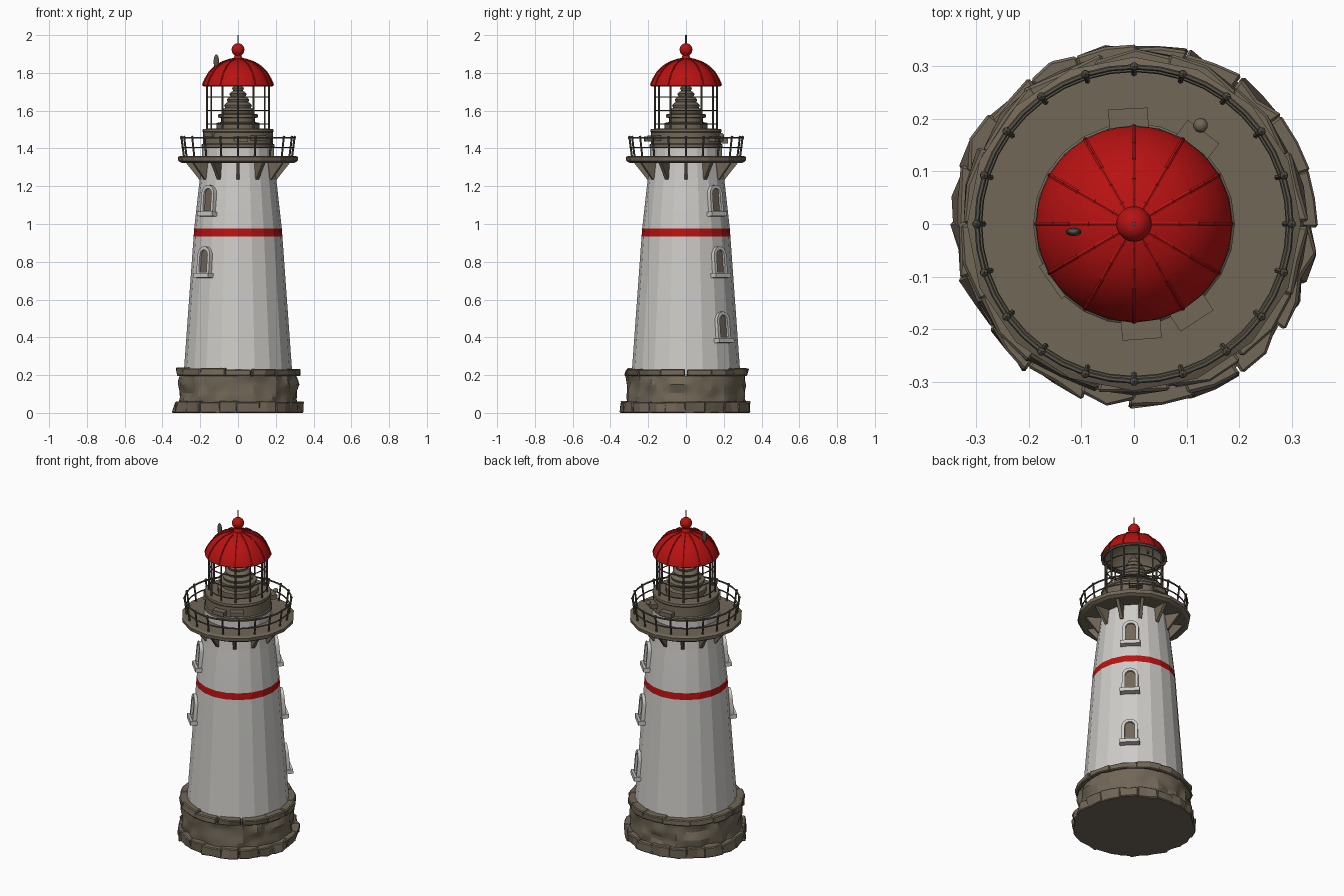
import bpy, bmesh, math, random
from math import sin, cos, pi, radians
from mathutils import Matrix, Vector, noise

random.seed(4)
cube = bpy.data.objects.get("Cube")
if cube:
    bpy.data.objects.remove(cube)


def material(name, r, g, b):
    m = bpy.data.materials.new(name)
    m.use_nodes = True
    m.diffuse_color = (r, g, b, 1)
    m.node_tree.nodes["Principled BSDF"].inputs["Base Color"].default_value = (r, g, b, 1)
    return m


WHITE = material("white_paint", 0.61, 0.6, 0.575)
RED = material("red_paint", 0.48, 0.006, 0.006)
STONE = material("brown_stone", 0.165, 0.135, 0.095)
METAL = material("dark_metal", 0.1, 0.088, 0.066)


def finish(bm, name, *mats, smooth=35):
    """Turn a bmesh into a named object, smooth up to the given angle."""
    bmesh.ops.recalc_face_normals(bm, faces=bm.faces)
    me = bpy.data.meshes.new(name)
    bm.to_mesh(me)
    bm.free()
    for m in mats:
        me.materials.append(m)
    if smooth:
        me.shade_smooth()
        me.set_sharp_from_angle(angle=radians(smooth))
    ob = bpy.data.objects.new(name, me)
    bpy.context.collection.objects.link(ob)
    return ob


def polar(r, a, z):
    return Vector((r * cos(a), r * sin(a), z))


def lathe(bm, profile, n, caps=True, rough=0.0):
    """Spin (radius, height) points around z, optionally roughened."""
    rings = []
    for r, z in profile:
        ring = []
        for i in range(n):
            p = polar(r, 2 * pi * i / n, z)
            k = 1 + rough * noise.noise(p * 16) / r
            ring.append(bm.verts.new((p.x * k, p.y * k, z)))
        rings.append(ring)
    for a, b in zip(rings, rings[1:]):
        for i in range(n):
            j = (i + 1) % n
            bm.faces.new((a[i], a[j], b[j], b[i]))
    if caps:
        bm.faces.new(rings[0])
        bm.faces.new(rings[-1])
    return bm


def rod(bm, p, q, r, sides=6):
    d = q - p
    mat = Matrix.Translation((p + q) / 2) @ d.to_track_quat("Z", "Y").to_matrix().to_4x4()
    bmesh.ops.create_cone(bm, cap_ends=True, segments=sides, radius1=r, radius2=r,
                          depth=d.length, matrix=mat)


def hoop(bm, radius, z, thick, n):
    """Ring-shaped bar of square-ish section."""
    section = [(radius + thick * cos(k * pi / 3), z + thick * sin(k * pi / 3)) for k in range(7)]
    lathe(bm, section, n, caps=False)
    bmesh.ops.remove_doubles(bm, verts=bm.verts, dist=1e-5)


def stone_ring(name, count, inner, outer, z0, z1, jitter):
    """Ring of uneven wedge-shaped stones."""
    bm = bmesh.new()
    step = 2 * pi / count
    for i in range(count):
        a0 = i * step + random.uniform(-.1, .05) * step
        a1 = (i + 1) * step + random.uniform(-.05, .1) * step
        top = z1 - random.uniform(0, .012)
        rows = []
        for z in (z0, top):
            rows.append([bm.verts.new(polar(r + (random.uniform(-jitter, jitter) if r == outer else 0), a, z))
                         for r, a in ((inner, a0), (outer, a0), (outer, (a0 + a1) / 2), (outer, a1), (inner, a1))])
        bm.faces.new(rows[0])
        bm.faces.new(rows[1])
        for k in range(5):
            j = (k + 1) % 5
            bm.faces.new((rows[0][k], rows[0][j], rows[1][j], rows[1][k]))
    ob = finish(bm, name, STONE, smooth=0)
    bevel = ob.modifiers.new("worn_edges", "BEVEL")
    bevel.width = 0.005


# Rough stone base
finish(lathe(bmesh.new(), [(.335, 0), (.335, .05), (.3, .052)], 20), "base_core", STONE, smooth=0)
stone_ring("footing_stones", 20, .22, .342, 0, .064, .012)
wall = [(.312, .04 + .022 * i) for i in range(8)]
finish(lathe(bmesh.new(), wall, 72, rough=.022), "base_wall", STONE, smooth=20)
stone_ring("rim_stones", 14, .2, .326, .195, .24, .009)

# Tapered tower with a red band
bm = lathe(bmesh.new(), [(.288, .2), (.262, .56), (.235, .935), (.232, .975), (.207, 1.2),
                         (.19, 1.33), (.19, 1.415)], 20)
for f in bm.faces:
    if .935 < f.calc_center_median().z < .975:
        f.material_index = 1
finish(bm, "tower", WHITE, RED, smooth=15)


# Arched windows
def arch(half, bottom, spring):
    pts = [(-half, bottom), (-half, spring)]
    pts += [(-half * cos(t * pi / 8), spring + half * sin(t * pi / 8)) for t in range(1, 8)]
    return pts + [(half, spring), (half, bottom)]


def window(angle, z, radius, tag):
    place = (Matrix.Rotation(angle - pi / 2, 4, "Z") @ Matrix.Translation((0, radius, z))
             @ Matrix.Rotation(radians(5), 4, "X"))
    bm = bmesh.new()
    loops = [[bm.verts.new((x, y, h)) for x, h in pts]
             for pts, y in ((arch(.046, -.075, .035), -.03), (arch(.046, -.075, .035), .016),
                            (arch(.028, -.055, .035), .016), (arch(.028, -.055, .035), -.01))]
    for a, b in zip(loops, loops[1:]):
        for i in range(len(a)):
            j = (i + 1) % len(a)
            bm.faces.new((a[i], a[j], b[j], b[i]))
    sill = Matrix.Translation((0, .002, -.073)) @ Matrix.Diagonal((.112, .056, .024, 1))
    bmesh.ops.create_cube(bm, size=1, matrix=sill)
    bm.transform(place)
    finish(bm, "window_frame_" + tag, WHITE)
    bm = bmesh.new()
    bm.faces.new([bm.verts.new((x, .004, h)) for x, h in arch(.029, -.056, .035)])
    bm.transform(place)
    finish(bm, "window_pane_" + tag, STONE)


for tag, deg, z, r in (("back_low", 45, .455, .269), ("back_middle", 45, .8, .245), ("back_high", 45, 1.125, .215),
                       ("front_middle", 225, .8, .245), ("front_high", 225, 1.125, .215)):
    window(radians(deg), z, r, tag)

# Gallery floor and its brackets
finish(lathe(bmesh.new(), [(.18, 1.328), (.3, 1.324), (.316, 1.334), (.318, 1.354), (.305, 1.361), (.18, 1.361)], 16),
       "gallery_floor", STONE, smooth=15)
bm = bmesh.new()
for i in range(12):
    a = i * pi / 6
    side = Vector((-sin(a), cos(a), 0)) * .009
    fin = [polar(r, a, z) for r, z in ((.18, 1.235), (.205, 1.235), (.28, 1.33), (.18, 1.33))]
    f = bm.faces.new([bm.verts.new(p - side) for p in fin])
    out = bmesh.ops.extrude_face_region(bm, geom=[f])["geom"]
    bmesh.ops.translate(bm, vec=side * 2, verts=[v for v in out if isinstance(v, bmesh.types.BMVert)])
finish(bm, "gallery_brackets", STONE)

# Gallery railing
bm = bmesh.new()
hoop(bm, .299, 1.456, .005, 40)
hoop(bm, .293, 1.405, .004, 40)
for i in range(20):
    a = i * pi / 10
    rod(bm, polar(.286, a, 1.355), polar(.3, a, 1.463), .0055)
    bmesh.ops.create_icosphere(bm, subdivisions=1, radius=.009, matrix=Matrix.Translation(polar(.3, a, 1.459)))
finish(bm, "gallery_railing", METAL)

# Lantern room base with ledges
finish(lathe(bmesh.new(), [(.192, 1.405), (.192, 1.42), (.186, 1.425), (.184, 1.485), (.188, 1.49), (.186, 1.503),
                           (.15, 1.505)], 24), "lantern_base", STONE)
bm = bmesh.new()
for deg, z in ((93, 1.44), (53, 1.45), (-57, 1.455), (-86, 1.45), (-145, 1.475)):
    a = radians(deg)
    reach = .16 if deg == -145 else .185
    bmesh.ops.create_cube(bm, size=1, matrix=Matrix.Translation(polar(reach, a, z)) @ Matrix.Rotation(a, 4, "Z")
                          @ Matrix.Diagonal((.07, .075, .026, 1)))
bmesh.ops.create_icosphere(bm, subdivisions=2, radius=.014, matrix=Matrix.Translation((.127, .188, 1.468)))
finish(bm, "lantern_ledges", STONE)

# Lamp and its lens
lens = [(.115, 1.5), (.115, 1.535), (.09, 1.54), (.09, 1.56), (.105, 1.565), (.105, 1.58)]
for i in range(5):
    r, z = .082 - .014 * i, 1.585 + .03 * i
    lens += [(r, z), (r + .006, z + .015), (r - .006, z + .026)]
finish(lathe(bmesh.new(), lens + [(.008, 1.75)], 20), "lamp_lens", STONE)

# Lantern cage
bm = bmesh.new()
for i in range(12):
    rod(bm, polar(.164, i * pi / 6, 1.49), polar(.164, i * pi / 6, 1.75), .005)
for z in (1.53, 1.6, 1.672):
    hoop(bm, .164, z, .0035, 24)
hoop(bm, .166, 1.735, .008, 24)
finish(bm, "lantern_cage", METAL)

# Ribbed dome with lining
dome = [(.186, 1.733), (.183, 1.745), (.172, 1.77), (.152, 1.803), (.122, 1.834), (.085, 1.857), (.045, 1.87),
        (.02, 1.876)]
finish(lathe(bmesh.new(), dome, 36, caps=False), "dome", RED)
lining = [(r - .004, z - .004) for r, z in dome]
finish(lathe(bmesh.new(), [dome[0]] + lining, 36, caps=False), "dome_lining", STONE)
bm = bmesh.new()
for i in range(12):
    for (r0, z0), (r1, z1) in zip(dome, dome[1:]):
        rod(bm, polar(r0, i * pi / 6, z0), polar(r1, i * pi / 6, z1), .0045)
finish(bm, "dome_ribs", RED)

# Finial ball, spike and vent
ball = [(.034 * sin(t * pi / 10), 1.923 - .034 * cos(t * pi / 10)) for t in range(2, 10)]
finish(lathe(bmesh.new(), [(.036, 1.868), (.022, 1.882), (.018, 1.892)] + ball, 20), "finial_ball", RED)
bm = bmesh.new()
rod(bm, Vector((0, 0, 1.95)), Vector((0, 0, 2)), .004)
finish(bm, "spike", METAL)
bm = bmesh.new()
spot = Vector((-.115, -.015, 1.86))
bmesh.ops.create_uvsphere(bm, u_segments=10, v_segments=8, radius=1,
                          matrix=Matrix.Translation(spot) @ Matrix.Diagonal((.015, .008, .038, 1)))
rod(bm, spot - Vector((0, 0, .04)), spot, .006)
finish(bm, "roof_vent", METAL)
